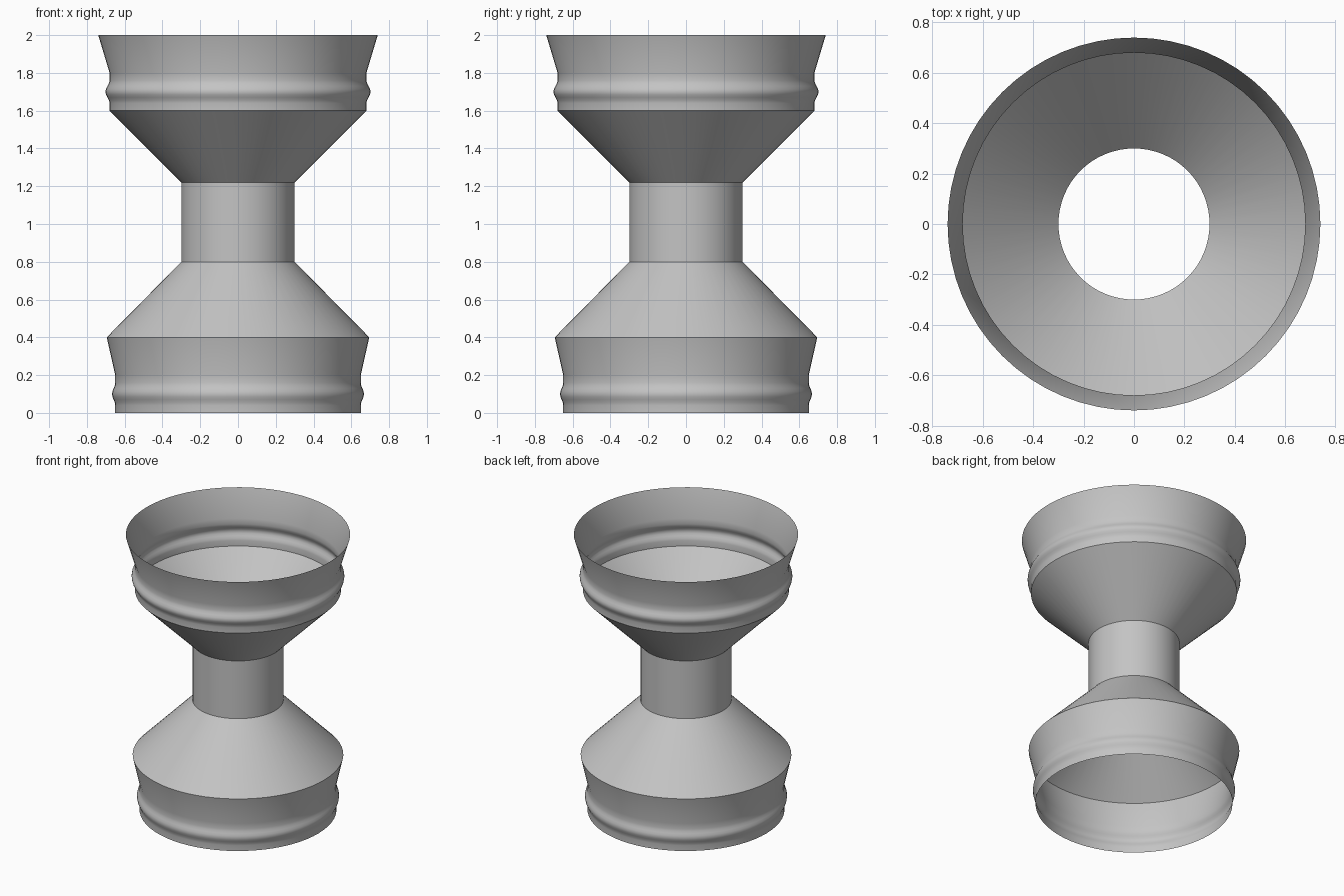
import bpy
import bmesh
import math

SIDES = 64

cube = bpy.data.objects.get("Cube")
if cube:
    bpy.data.objects.remove(cube, do_unlink=True)

grey = bpy.data.materials.new("plain grey")
grey.use_nodes = True
grey.diffuse_color = (0.55, 0.55, 0.55, 1)
grey.node_tree.nodes["Principled BSDF"].inputs["Base Color"].default_value = (0.55, 0.55, 0.55, 1)


def revolve(name, profile):
    """Open shell of revolution from (radius, height) points, bottom to top."""
    bm = bmesh.new()
    rings = []
    for r, z in profile:
        angles = [2 * math.pi * i / SIDES for i in range(SIDES)]
        rings.append([bm.verts.new((r * math.cos(a), r * math.sin(a), z)) for a in angles])
    for low, high in zip(rings, rings[1:]):
        for i in range(SIDES):
            j = (i + 1) % SIDES
            bm.faces.new((low[i], low[j], high[j], high[i]))
    mesh = bpy.data.meshes.new(name)
    bm.to_mesh(mesh)
    bm.free()
    mesh.materials.append(grey)
    obj = bpy.data.objects.new(name, mesh)
    bpy.context.collection.objects.link(obj)
    bpy.ops.object.select_all(action="DESELECT")
    obj.select_set(True)
    bpy.context.view_layer.objects.active = obj
    bpy.ops.object.shade_smooth_by_angle(angle=math.radians(35))


def ribbed_band(name, base, radius, bulge, rim):
    """Upright band with one rounded rib, flaring out to the rim."""
    steps = 8
    rib = [(radius + bulge * math.sin(math.pi * i / steps) ** 2, base + 0.04 + 0.12 * i / steps)
           for i in range(steps + 1)]
    revolve(name, [(radius, base)] + rib + [(radius, base + 0.2), (rim, base + 0.4)])


# Ribbed bands at the foot and the mouth
ribbed_band("lower_band", 0, 0.65, 0.017, 0.695)
ribbed_band("upper_band", 1.6, 0.68, 0.022, 0.74)

# Cones and the narrow neck between them
revolve("lower_cone", [(0.695, 0.4), (0.3, 0.8)])
revolve("neck", [(0.3, 0.8), (0.3, 1.22)])
revolve("upper_cone", [(0.3, 1.22), (0.68, 1.6)])
